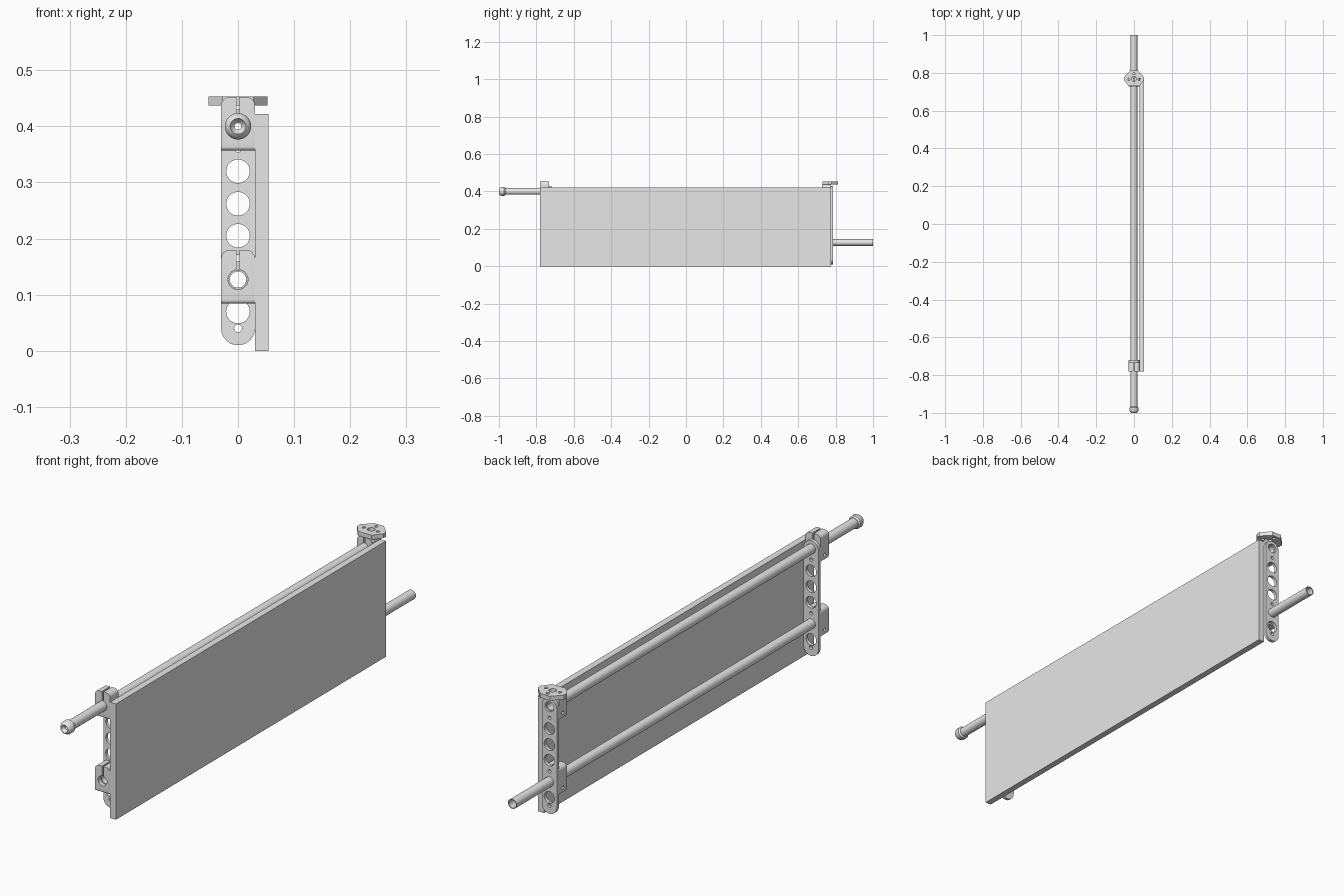
import bpy, bmesh, math
from mathutils import Matrix

if "Cube" in bpy.data.objects:
    bpy.data.objects.remove(bpy.data.objects["Cube"])

grey = bpy.data.materials.new("plain_grey")
grey.diffuse_color = (0.8, 0.8, 0.8, 1)
grey.use_nodes = True
grey.node_tree.nodes["Principled BSDF"].inputs["Base Color"].default_value = grey.diffuse_color


def finish(name, bm):
    bmesh.ops.recalc_face_normals(bm, faces=bm.faces)
    me = bpy.data.meshes.new(name)
    bm.to_mesh(me)
    bm.free()
    me.materials.append(grey)
    ob = bpy.data.objects.new(name, me)
    bpy.context.collection.objects.link(ob)
    return ob


def prism(name, pts, axis, a, b):
    """Extrude a 2D outline: axis 'y' takes (x, z), 'z' takes (x, y), 'x' takes (y, z)."""
    place = {'y': lambda p, t: (p[0], t, p[1]),
             'z': lambda p, t: (p[0], p[1], t),
             'x': lambda p, t: (t, p[0], p[1])}[axis]
    bm = bmesh.new()
    lo = [bm.verts.new(place(p, a)) for p in pts]
    hi = [bm.verts.new(place(p, b)) for p in pts]
    bm.faces.new(lo)
    bm.faces.new(hi)
    n = len(pts)
    for i in range(n):
        j = (i + 1) % n
        bm.faces.new((lo[i], lo[j], hi[j], hi[i]))
    return finish(name, bm)


def arc(cx, cy, r, a0, a1, n):
    return [(cx + r * math.cos(math.radians(a0 + (a1 - a0) * i / n)),
             cy + r * math.sin(math.radians(a0 + (a1 - a0) * i / n))) for i in range(n + 1)]


def circle(cx, cy, r, n=32):
    return arc(cx, cy, r, 0, 360, n)[:-1]


def rect(x0, x1, y0, y1):
    return [(x0, y0), (x1, y0), (x1, y1), (x0, y1)]


def lathe(name, prof, z, n=40):
    """Turn a closed (radius, y) profile around a rod axis at height z."""
    bm = bmesh.new()
    rings = [[bm.verts.new((r * math.cos(2 * math.pi * k / n), y, z + r * math.sin(2 * math.pi * k / n)))
              for k in range(n)] for r, y in prof]
    for i in range(len(rings)):
        p, q = rings[i], rings[(i + 1) % len(rings)]
        for k in range(n):
            m = (k + 1) % n
            bm.faces.new((p[k], p[m], q[m], q[k]))
    return finish(name, bm)


def cut(ob, cutters):
    """Subtract the cutters, then remove them."""
    for c in cutters:
        mod = ob.modifiers.new("cut", 'BOOLEAN')
        mod.operation, mod.solver, mod.object = 'DIFFERENCE', 'EXACT', c
    dg = bpy.context.evaluated_depsgraph_get()
    dg.update()
    me = bpy.data.meshes.new_from_object(ob.evaluated_get(dg))
    ob.modifiers.clear()
    ob.data = me
    for c in cutters:
        bpy.data.objects.remove(c)


UP, LOW, BORE = 0.40, 0.127, 0.0178


def bracket(tag, y0, y1, y2, top):
    # perforated plate with round ends
    plate = prism(tag + "_plate", arc(0, 0.04, 0.03, 180, 360, 24) + arc(0, UP, 0.03, 0, 180, 24), 'y', y1, y2)
    holes = [(UP, BORE), (0.36, 0.006), (0.32, 0.021), (0.262, 0.021), (0.205, 0.021),
             (0.165, 0.006), (LOW, BORE), (0.07, 0.021), (0.04, 0.007)]
    # two split clamps on the front of the plate
    cut(plate, [prism("cutter", circle(0, z, r), 'y', y1 - 0.01, y2 + 0.01) for z, r in holes])
    for label, zc, zt in (("upper", UP, top), ("lower", LOW, 0.18)):
        zb = zc - 0.043
        r = 0.015
        out = [(-0.03, zb), (0.03, zb)] + arc(0.03 - r, zt - r, r, 0, 90, 8) + arc(r - 0.03, zt - r, r, 90, 180, 8)
        clamp = prism(f"{tag}_{label}_clamp", out, 'y', y0, y1)
        # rounded lower front edge
        bm = bmesh.new()
        bm.from_mesh(clamp.data)
        edge = [e for e in bm.edges if all(abs(v.co.y - y0) < 1e-5 and abs(v.co.z - zb) < 1e-5 for v in e.verts)]
        bmesh.ops.bevel(bm, geom=edge, offset=0.007, segments=5, profile=0.5, affect='EDGES')
        bm.to_mesh(clamp.data)
        bm.free()
        ym = (y0 + y1) / 2
        cut(clamp, [prism("cutter", circle(0, zc, BORE), 'y', y0 - 0.01, y1 + 0.01),
                    prism("cutter", rect(-0.003, 0.003, zc, zt + 0.01), 'y', y0 - 0.01, y1 + 0.01),
                    prism("cutter", circle(ym, zc - 0.027, 0.006, 20), 'x', -0.05, 0.05)])


bracket("front", -0.78, -0.732, -0.72, 0.452)
bracket("back", 0.728, 0.775, 0.787, 0.438)

# large flat panel on the right side
prism("side_panel", rect(-0.78, 0.775, 0, 0.422), 'x', 0.03, 0.054)

# hollow rods, the upper one with a tapered end cap
lathe("upper_rod", [(0.0175, -0.972), (0.0175, 0.78), (0.0145, 0.78), (0.0145, -0.972)], UP)
lathe("lower_rod", [(0.0175, -0.765), (0.0175, 1.0), (0.0145, 1.0), (0.0145, -0.765)], LOW)
lathe("rod_end_cap", [(0.014, -1.0), (0.019, -0.996), (0.0235, -0.988), (0.0235, -0.972), (0.019, -0.966),
                      (0.006, -0.966), (0.006, -0.988), (0.009, -0.99)], UP)

# mounting flange on top of the back bracket
half = [(0.028, 0.73), (0.053, 0.762), (0.053, 0.778), (0.02, 0.812)]
flange = prism("top_flange", half + [(-x, y) for x, y in reversed(half)], 'z', 0.437, 0.453)
spots = [(0, 0.768, 0.013), (0, 0.796, 0.006), (-0.028, 0.766, 0.006), (0.028, 0.766, 0.006)]
cut(flange, [prism("cutter", circle(x, y, r), 'z', 0.42, 0.47) for x, y, r in spots])

# smooth round surfaces, keep hard edges
for ob in bpy.data.objects:
    bpy.ops.object.select_all(action='DESELECT')
    ob.select_set(True)
    bpy.context.view_layer.objects.active = ob
    bpy.ops.object.shade_smooth_by_angle(angle=math.radians(30))
